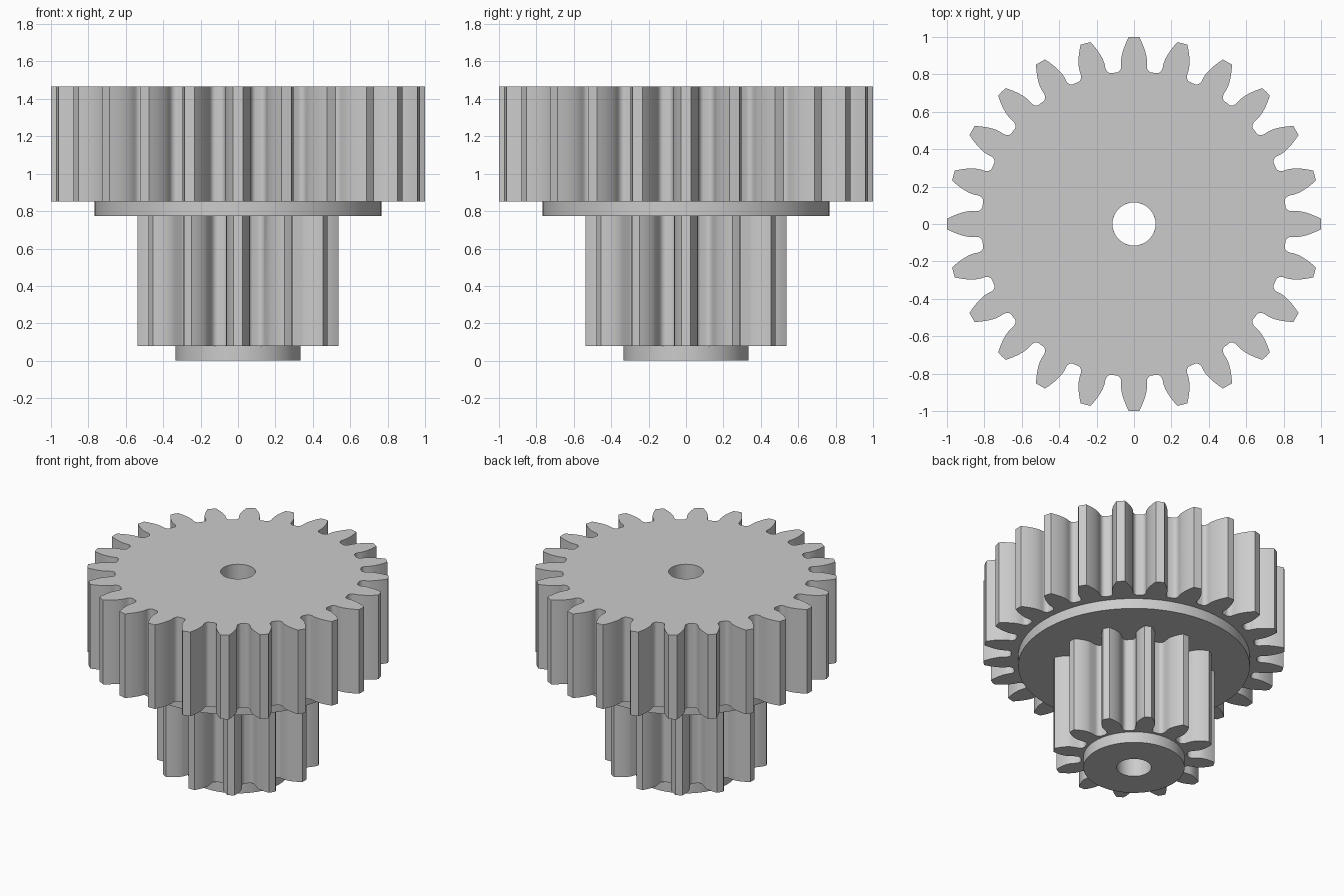
import bpy
import bmesh
from math import pi, sin, cos, tan, acos, radians

cube = bpy.data.objects.get("Cube")
if cube:
    bpy.data.objects.remove(cube, do_unlink=True)

BORE = 0.115
PRESSURE = radians(20)

metal = bpy.data.materials.new("plain_grey")
metal.use_nodes = True
GREY = (0.6, 0.6, 0.6, 1)
metal.diffuse_color = GREY
metal.node_tree.nodes["Principled BSDF"].inputs["Base Color"].default_value = GREY


def inv(a):
    return tan(a) - a


def disc_outline(radius, steps=96):
    return [(radius, 2 * pi * i / steps) for i in range(steps)]


def gear_outline(teeth, tip):
    """Involute gear outline as (radius, angle) pairs, one tooth centred on x."""
    module = tip / (teeth / 2 + 1)
    base = module * teeth / 2 * cos(PRESSURE)
    root = tip - 2.4 * module
    fillet_top = root + 0.45 * module
    base_angle = pi / (2 * teeth) + inv(PRESSURE)
    gap = pi / teeth - base_angle
    half = []
    # Involute flank, from tip down to base circle
    for i in range(8):
        r = tip + (base - tip) * i / 7
        half.append((r, base_angle - inv(acos(min(1, base / r)))))
    # Radial flank into rounded root fillet
    for i in range(7):
        t = pi / 2 * i / 6
        half.append((fillet_top - (fillet_top - root) * sin(t),
                     base_angle + gap * 0.65 * (1 - cos(t))))
    mirrored = [(r, -a) for r, a in reversed(half)]
    tooth = mirrored + [(tip, 0)] + half + [(root, pi / teeth)]
    return [(r, a + 2 * pi * k / teeth) for k in range(teeth) for r, a in tooth]


def bored_part(name, outline, bottom, top):
    """Extrude an outline and leave the shaft bore open through it."""
    bm = bmesh.new()

    def ring(points, z):
        return [bm.verts.new((r * cos(a), r * sin(a), z)) for r, a in points]

    hole = [(BORE, a) for r, a in outline]
    loops = [ring(outline, bottom), ring(outline, top),
             ring(hole, top), ring(hole, bottom)]
    n = len(outline)
    for k in range(4):
        low, high = loops[k], loops[(k + 1) % 4]
        for i in range(n):
            j = (i + 1) % n
            bm.faces.new((low[i], low[j], high[j], high[i]))
    bmesh.ops.recalc_face_normals(bm, faces=bm.faces)
    mesh = bpy.data.meshes.new(name)
    bm.to_mesh(mesh)
    bm.free()
    mesh.materials.append(metal)
    mesh.shade_smooth()
    mesh.set_sharp_from_angle(angle=radians(30))
    obj = bpy.data.objects.new(name, mesh)
    bpy.context.collection.objects.link(obj)


# Stacked from the ground up
bored_part("bottom_collar", disc_outline(0.335), 0, 0.08)
bored_part("small_gear", gear_outline(12, 0.538), 0.08, 0.775)
bored_part("middle_flange", disc_outline(0.767), 0.775, 0.85)
bored_part("large_gear", gear_outline(24, 1), 0.85, 1.465)
